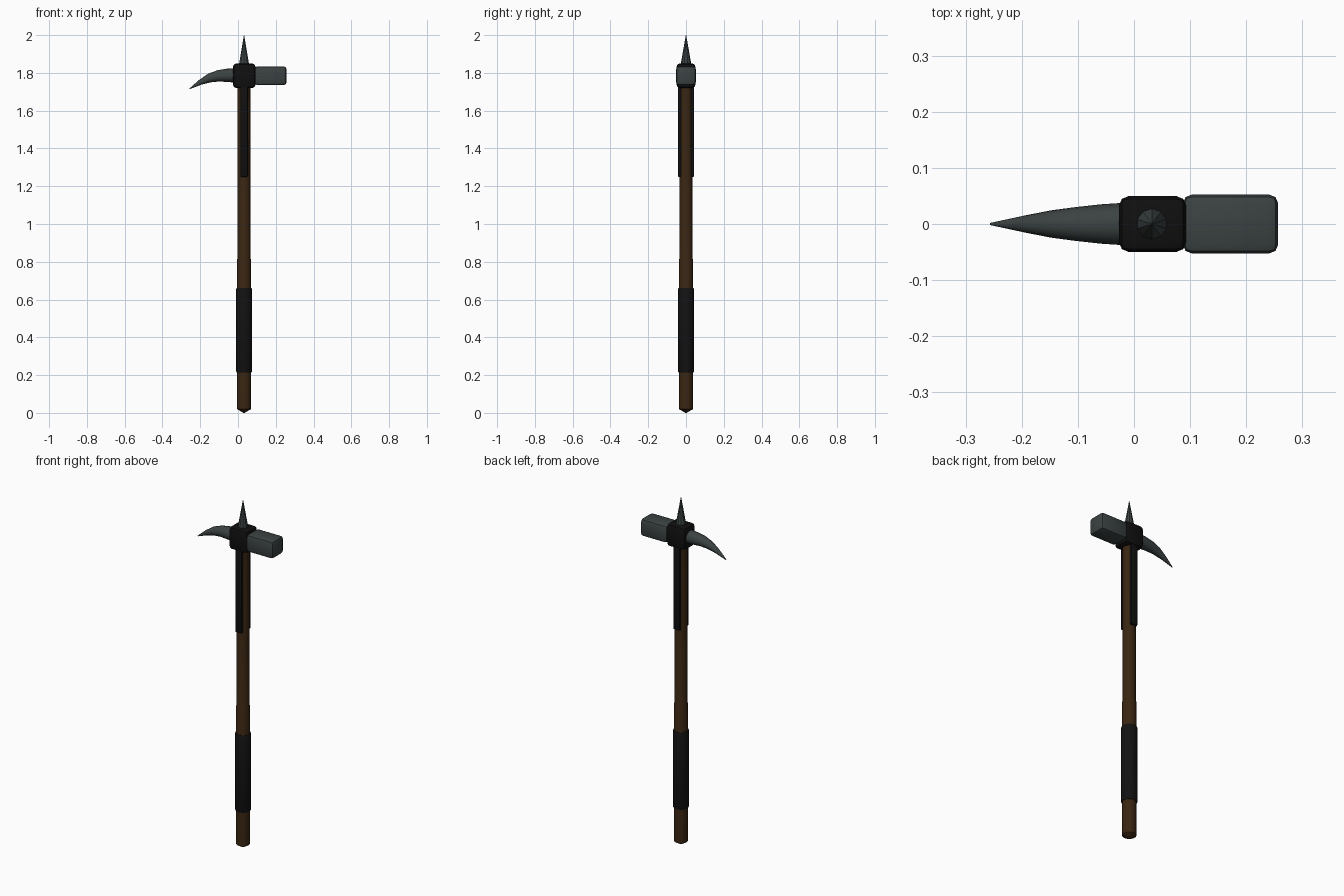
import bpy, bmesh, math
from mathutils import Vector

cube = bpy.data.objects.get("Cube")
if cube:
    bpy.data.objects.remove(cube, do_unlink=True)

AXIS = 0.032   # x of the shaft
HEAD_Z = 1.785  # height of the head


def material(name, color):
    m = bpy.data.materials.new(name)
    m.use_nodes = True
    m.diffuse_color = (*color, 1)
    bsdf = m.node_tree.nodes["Principled BSDF"]
    bsdf.inputs["Base Color"].default_value = (*color, 1)
    bsdf.inputs["Roughness"].default_value = 0.7
    return m


wood = material("dark wood", (0.042, 0.019, 0.006))
steel = material("grey steel", (0.044, 0.055, 0.055))
iron = material("black iron", (0.005, 0.005, 0.005))
leather = material("black leather", (0.006, 0.006, 0.006))


def finish(name, bm, mat, angle=None):
    bmesh.ops.recalc_face_normals(bm, faces=bm.faces)
    mesh = bpy.data.meshes.new(name)
    bm.to_mesh(mesh)
    bm.free()
    mesh.materials.append(mat)
    ob = bpy.data.objects.new(name, mesh)
    bpy.context.collection.objects.link(ob)
    if angle:
        bpy.ops.object.select_all(action="DESELECT")
        ob.select_set(True)
        bpy.context.view_layer.objects.active = ob
        bpy.ops.object.shade_smooth_by_angle(angle=math.radians(angle))
    return ob


def loft(name, stations, sides, mat, angle=None):
    """Round rings along a path in the xz plane; a station is (x, z, radius)."""
    bm = bmesh.new()
    pts = [Vector((x, 0, z)) for x, z, r in stations]
    across = Vector((0, 1, 0))
    rings = []
    for i, p in enumerate(pts):
        along = (pts[min(i + 1, len(pts) - 1)] - pts[max(i - 1, 0)]).normalized()
        up = along.cross(across)
        ring = []
        for k in range(sides):
            a = math.tau * k / sides
            offset = across * math.cos(a) + up * math.sin(a)
            ring.append(bm.verts.new(p + offset * stations[i][2]))
        rings.append(ring)
    for a, b in zip(rings, rings[1:]):
        for k in range(sides):
            n = (k + 1) % sides
            bm.faces.new((a[k], a[n], b[n], b[k]))
    bm.faces.new(rings[0])
    bm.faces.new(rings[-1])
    return finish(name, bm, mat, angle)


def block(name, center, size, bevel, mat):
    bm = bmesh.new()
    bmesh.ops.create_cube(bm, size=1)
    bmesh.ops.scale(bm, vec=size, verts=bm.verts)
    bmesh.ops.translate(bm, vec=center, verts=bm.verts)
    bmesh.ops.bevel(bm, geom=bm.edges[:], offset=bevel, segments=2,
                    profile=0.5, affect="EDGES")
    return finish(name, bm, mat, 35)


# Shaft with a blunt pointed foot and a slightly thicker lower length
profile = [(0, 0.003), (0.02, 0.037), (0.81, 0.037), (0.82, 0.034), (1.76, 0.034)]
loft("shaft", [(AXIS, z, r) for z, r in profile], 16, wood, 35)

# Grip wrapped around the lower shaft
grip = [(0.215, 0.040), (0.222, 0.043), (0.652, 0.043), (0.66, 0.040)]
loft("grip", [(AXIS, z, r) for z, r in grip], 16, leather, 35)

# Straps running down the front and back of the shaft
for name, side in (("front_strap", -1), ("back_strap", 1)):
    block(name, (AXIS, side * 0.034, 1.495), (0.04, 0.018, 0.49), 0.004, iron)

# Head: socket, hammer, curved pick and top spike
block("socket", (AXIS + 0.001, 0, HEAD_Z), (0.12, 0.10, 0.13), 0.018, iron)
block("hammer_head", (0.172, 0, HEAD_Z), (0.17, 0.105, 0.10), 0.016, steel)
pick = [(-0.015, 1.787, 0.038), (-0.06, 1.787, 0.035), (-0.105, 1.784, 0.030),
        (-0.15, 1.773, 0.024), (-0.20, 1.750, 0.014), (-0.256, 1.716, 0.002)]
loft("pick", pick, 16, steel, 40)
loft("top_spike", [(AXIS, 1.84, 0.029), (AXIS, 2.0, 0.001)], 10, steel)
